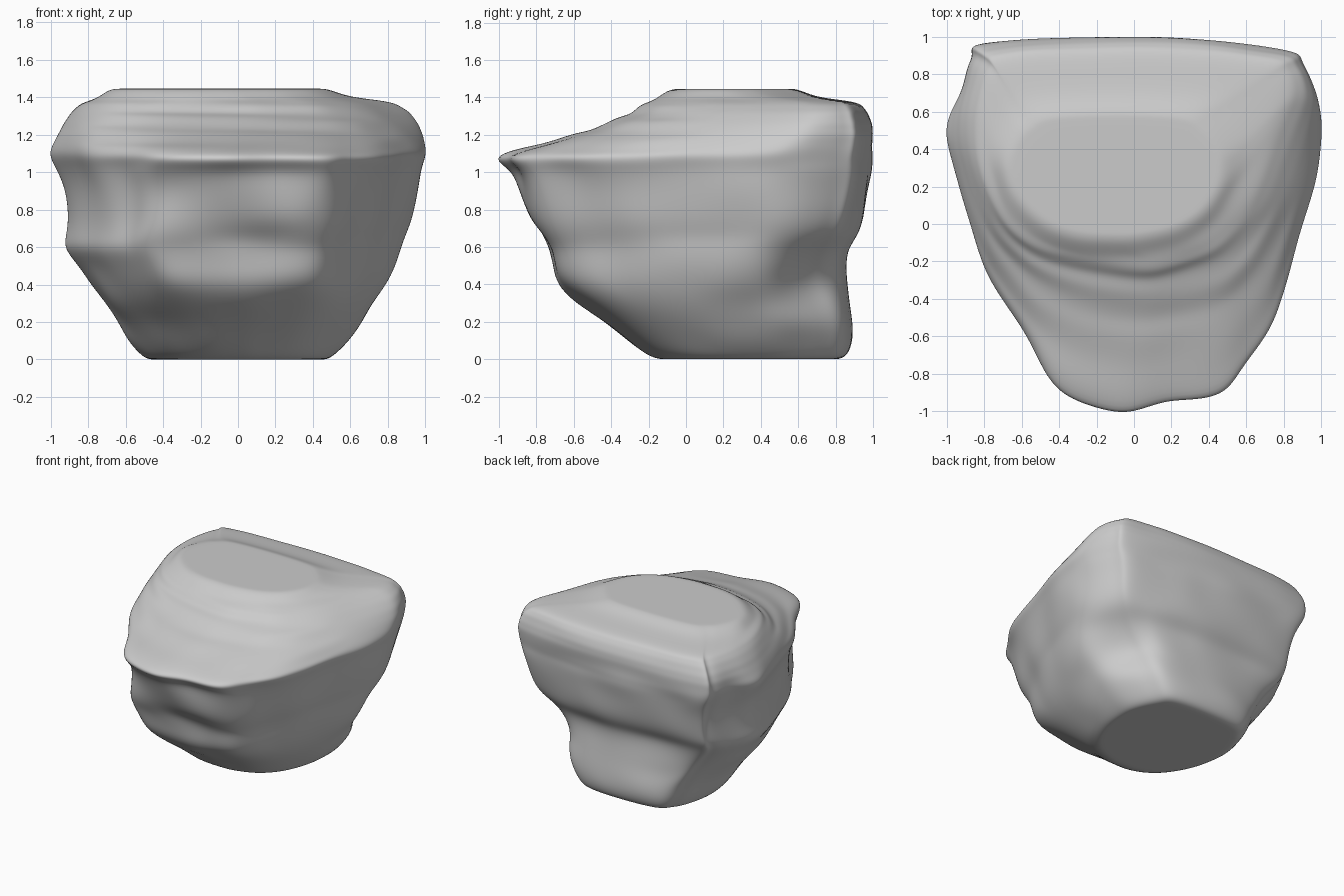
import bpy, bmesh, math
from mathutils import Vector, noise

if "Cube" in bpy.data.objects:
    bpy.data.objects.remove(bpy.data.objects["Cube"])

# Plan outlines in unit-box coordinates, front tip first, then counter-clockwise
FOOT = [(0,-1),(.22,-.98),(.5,-.88),(.7,-.72),(.85,-.5),(.96,-.2),(1,.1),(.98,.4),(.82,.75),
        (.62,.95),(0,1),(-.62,.95),(-.82,.78),(-.92,.6),(-1,.3),(-1,0),(-.9,-.4),(-.65,-.78),(-.35,-.96)]
BODY = [(-.08,-1),(.2,-1),(.45,-.97),(.59,-.83),(.73,-.53),(.88,-.12),(1,.3),(1,.57),(.9,.81),
        (.76,.93),(.1,1),(-.74,.95),(-.86,.86),(-.93,.73),(-1,.5),(-.98,.25),(-.86,-.2),(-.7,-.65),(-.48,-.96)]
BRIM = [(-.08,-1),(.2,-.95),(.47,-.89),(.62,-.72),(.76,-.48),(.9,-.05),(1,.35),(1,.57),(.9,.82),
        (.78,.91),(.1,1),(-.77,.965),(-.87,.87),(-.92,.72),(-1,.55),(-.98,.35),(-.84,-.15),(-.6,-.6),(-.4,-.88)]
CROWN = [(0,-1),(.19,-.98),(.44,-.87),(.61,-.68),(.75,-.4),(.86,0),(.96,.38),(1,.6),(.96,.81),
         (.84,.93),(.13,1),(-.82,.96),(-.92,.85),(-.97,.65),(-1,.32),(-.97,-.1),(-.85,-.57),(-.62,-.84),(-.33,-.97)]
SHAPES = [FOOT, BODY, BRIM, CROWN, FOOT]

# Levels: z, x min, x max, y front, y back, shape blend
LEVELS = [
    (0, -.47, .47, -.14, .82, 0), (.02, -.51, .51, -.21, .865, 0),
    (.1, -.57, .58, -.31, .885, 0), (.2, -.63, .66, -.43, .89, .2),
    (.3, -.71, .73, -.58, .87, .4), (.4, -.78, .79, -.69, .86, .7),
    (.5, -.85, .83, -.715, .86, .85), (.59, -.92, .86, -.73, .862, .9),
    (.66, -.91, .89, -.77, .91, 1), (.75, -.9, .925, -.82, .945, 1.1),
    (.9, -.91, .95, -.87, .97, 1.3), (1, -.95, .97, -.92, .99, 1.6),
    (1.05, -.975, .98, -1.0, .995, 1.95), (1.09, -.99, .99, -1.015, 1, 2),
    (1.125, -.99, .99, -.89, 1, 2.1), (1.2, -.965, .98, -.6, 1, 2.45),
    (1.26, -.935, .955, -.43, .99, 2.65), (1.32, -.89, .91, -.29, .965, 2.85),
    (1.365, -.84, .84, -.22, .93, 2.97), (1.382, -.79, .77, -.18, .87, 3),
    (1.4, -.74, .6, -.15, .7, 3.6), (1.435, -.69, .5, -.1, .62, 4),
    (1.445, -.65, .46, -.06, .58, 4)]

# Local dents and bulges: centre, radii, push
MARKS = [((-.45, -.8, .93), (.22, .3, .06), (0, .07, 0)),
         ((.18, -.82, .82), (.26, .25, .12), (0, -.03, 0)),
         ((.15, -.75, .65), (.28, .25, .04), (0, .02, 0)),
         ((-.4, -.8, .75), (.25, .3, .15), (0, .03, 0)),
         ((-.62, -.6, .8), (.08, .2, .2), (.04, .04, 0)),
         ((.8, .8, .42), (.3, .28, .17), (-.15, -.07, 0)),
         ((-.8, .85, .42), (.25, .2, .17), (.06, -.03, 0))]


def blend(t):
    i = min(int(t), len(SHAPES) - 2)
    return [Vector(a).lerp(Vector(b), t - i) for a, b in zip(SHAPES[i], SHAPES[i + 1])]


def smooth_loop(pts, steps=4):
    out, n = [], len(pts)
    for i in range(n):
        a, b, c, d = (pts[(i + k) % n] for k in (-1, 0, 1, 2))
        for s in range(steps):
            t = s / steps
            out.append(.5 * (2*b + (c-a)*t + (2*a-5*b+4*c-d)*t*t + (3*b-a-3*c+d)*t**3))
    return out


def weather(p):
    q = p.copy()
    for c, r, push in MARKS:
        d = sum(((p[k] - c[k]) / r[k]) ** 2 for k in range(3))
        q += Vector(push) * math.exp(-d)
    # Soft chipping on the sides and terraces, none on the flat ends
    if .03 < p.z < 1.37:
        f = Vector((p.x * 3, p.y * 3, p.z * 5))
        q += Vector((noise.noise(f), noise.noise(f + Vector((9, 4, 2))), 0)) * .022
    # Worn steps across the sloping front
    if 1.1 < p.z < 1.36 and p.y < .1:
        q.z += .01 * math.sin(p.z * 75 + p.x * 2) * min(1, (.1 - p.y) * 4)
    return q


# Boulder body lofted through the levels
bm = bmesh.new()
rings = []
for level, nxt in zip(LEVELS, LEVELS[1:] + [None]):
    steps = [level]
    # Extra in-between rings on the long front slope
    if nxt and 1.1 < level[0] < 1.33:
        steps.append([(a + b) / 2 for a, b in zip(level, nxt)])
    for h, a0, a1, b0, b1, s in steps:
        rings.append([bm.verts.new(weather(Vector((
            (a0 + a1) / 2 + p.x * (a1 - a0) / 2,
            (b0 + b1) / 2 + p.y * (b1 - b0) / 2, h)))) for p in smooth_loop(blend(s))])


# Flat end caps closed to a centre point through one inner ring
def inner(ring, f):
    c = sum((v.co for v in ring), Vector()) / len(ring)
    return [bm.verts.new(c.lerp(v.co, f)) for v in ring], c


low, low_c = inner(rings[0], .93)
high, high_c = inner(rings[-1], .93)
rings = [low] + rings + [high]
n = len(low)
for a, b in zip(rings, rings[1:]):
    for i in range(n):
        j = (i + 1) % n
        bm.faces.new((a[i], a[j], b[j], b[i]))
for ring, c in ((low, low_c), (high, high_c)):
    tip = bm.verts.new(c)
    for i in range(n):
        bm.faces.new((ring[i], ring[(i + 1) % n], tip))
bmesh.ops.recalc_face_normals(bm, faces=bm.faces)
mesh = bpy.data.meshes.new("boulder")
bm.to_mesh(mesh)
bm.free()
boulder = bpy.data.objects.new("boulder", mesh)
bpy.context.collection.objects.link(boulder)
mesh.polygons.foreach_set("use_smooth", [True] * len(mesh.polygons))
sub = boulder.modifiers.new("soften", 'SUBSURF')
sub.levels = sub.render_levels = 2
